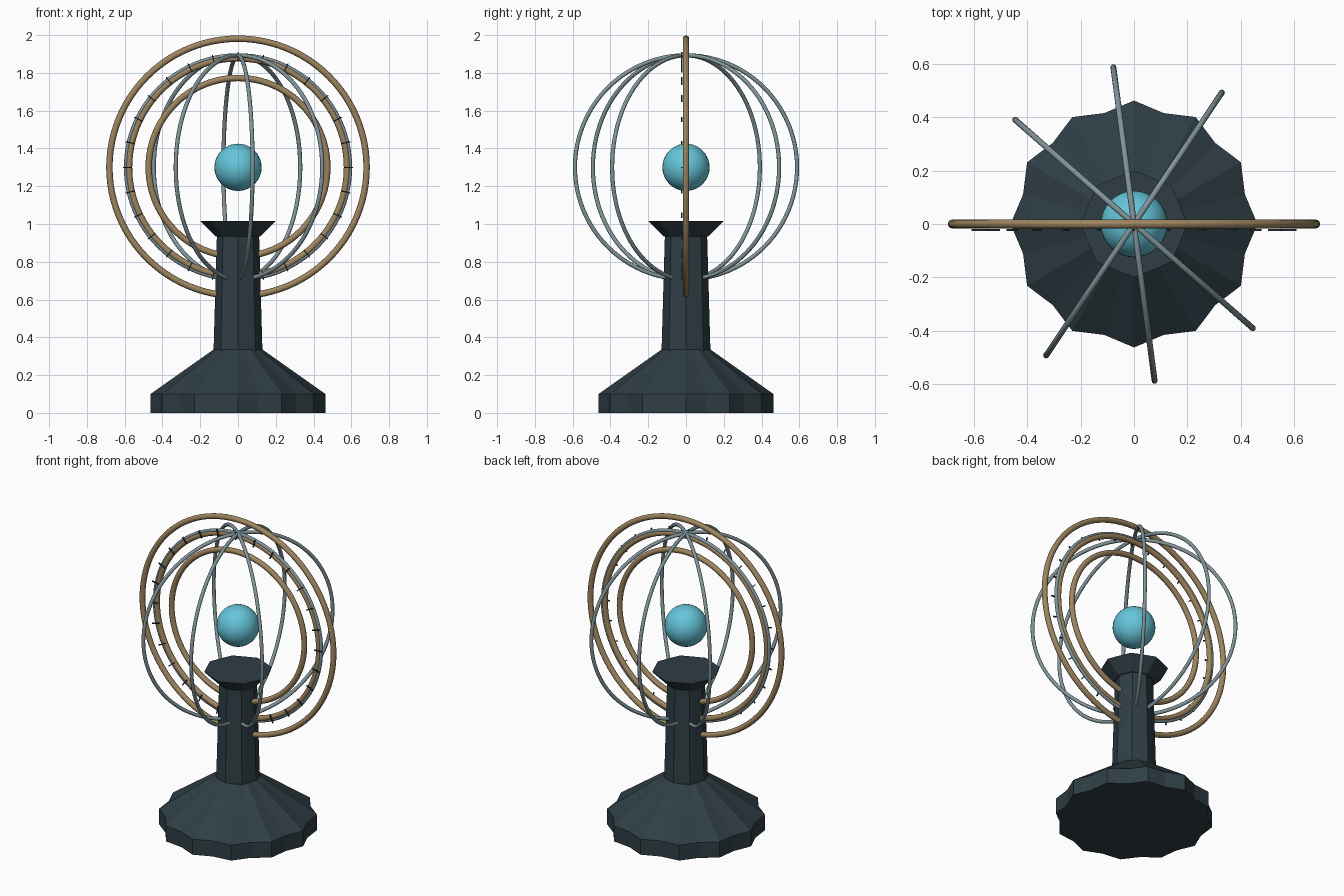
import bpy, bmesh, math
from mathutils import Matrix

if "Cube" in bpy.data.objects:
    bpy.data.objects.remove(bpy.data.objects["Cube"])

CZ = 1.30  # height of the ring centre


def material(name, rgb):
    m = bpy.data.materials.new(name)
    m.diffuse_color = (*rgb, 1)
    m.use_nodes = True
    m.node_tree.nodes["Principled BSDF"].inputs["Base Color"].default_value = m.diffuse_color
    return m


DARK = material("dark slate", (0.028, 0.048, 0.060))
BRASS = material("brass", (0.34, 0.235, 0.115))
STEEL = material("steel grey", (0.22, 0.30, 0.33))
GLOW = material("turquoise", (0.13, 0.56, 0.70))


def finish(bm, name, mat, smooth=False):
    bmesh.ops.recalc_face_normals(bm, faces=bm.faces)
    me = bpy.data.meshes.new(name)
    bm.to_mesh(me)
    bm.free()
    me.materials.append(mat)
    ob = bpy.data.objects.new(name, me)
    bpy.context.collection.objects.link(ob)
    for p in me.polygons:
        p.use_smooth = smooth
    return ob


def star_loft(name, lobes, depth, profile):
    """Stack of scalloped outlines, given as (radius, height)."""
    bm = bmesh.new()
    n = lobes * 2
    rings = []
    for r, z in profile:
        ring = []
        for i in range(n):
            a = math.pi / 2 + 2 * math.pi * i / n
            k = r * (1 if i % 2 == 0 else depth)
            ring.append(bm.verts.new((k * math.cos(a), k * math.sin(a), z)))
        rings.append(ring)
    for lo, hi in zip(rings, rings[1:]):
        for i in range(n):
            j = (i + 1) % n
            bm.faces.new((lo[i], lo[j], hi[j], hi[i]))
    bm.faces.new(rings[0][::-1])
    bm.faces.new(rings[-1])
    return finish(bm, name, DARK)


def upright_ring(name, major, minor, mat, angle=0.0):
    bpy.ops.mesh.primitive_torus_add(
        major_radius=major, minor_radius=minor, major_segments=96, minor_segments=12,
        location=(0, 0, CZ), rotation=(math.pi / 2, 0, angle))
    ob = bpy.context.object
    ob.name = name
    ob.data.materials.append(mat)
    bpy.ops.object.shade_smooth()


# Scalloped base, column and flared top
star_loft("base", 12, 0.93, [(0.463, 0), (0.463, 0.1), (0.13, 0.335)])
star_loft("column", 8, 0.93, [(0.13, 0.31), (0.112, 0.935)])
star_loft("flared_cap", 8, 0.93, [(0.118, 0.935), (0.20, 1.015)])

# Floating ball
bpy.ops.mesh.primitive_uv_sphere_add(segments=32, ring_count=20, radius=0.125, location=(0, 0, CZ))
ball = bpy.context.object
ball.name = "ball"
ball.data.materials.append(GLOW)
bpy.ops.object.shade_smooth()

# Three brass rings in one plane
for label, r in (("outer", 0.681), ("middle", 0.577), ("inner", 0.473)):
    upright_ring(label + "_brass_ring", r, 0.017, BRASS)

# Steel meridian rings, fanned around the vertical axis
for k in range(4):
    upright_ring(f"meridian_ring_{k + 1}", 0.593, 0.011, STEEL, -0.72 * k)

# Graduation marks on the front of the middle ring
bm = bmesh.new()
COUNT = 28
for i in range(COUNT):
    a = 2 * math.pi * i / COUNT
    mtx = (Matrix.Translation((0, 0, CZ)) @ Matrix.Rotation(a, 4, 'Y')
           @ Matrix.Translation((0.585, -0.022, 0)) @ Matrix.Diagonal((0.05, 0.008, 0.006, 1)))
    bmesh.ops.create_cube(bm, size=1, matrix=mtx)
finish(bm, "graduation_marks", DARK)
